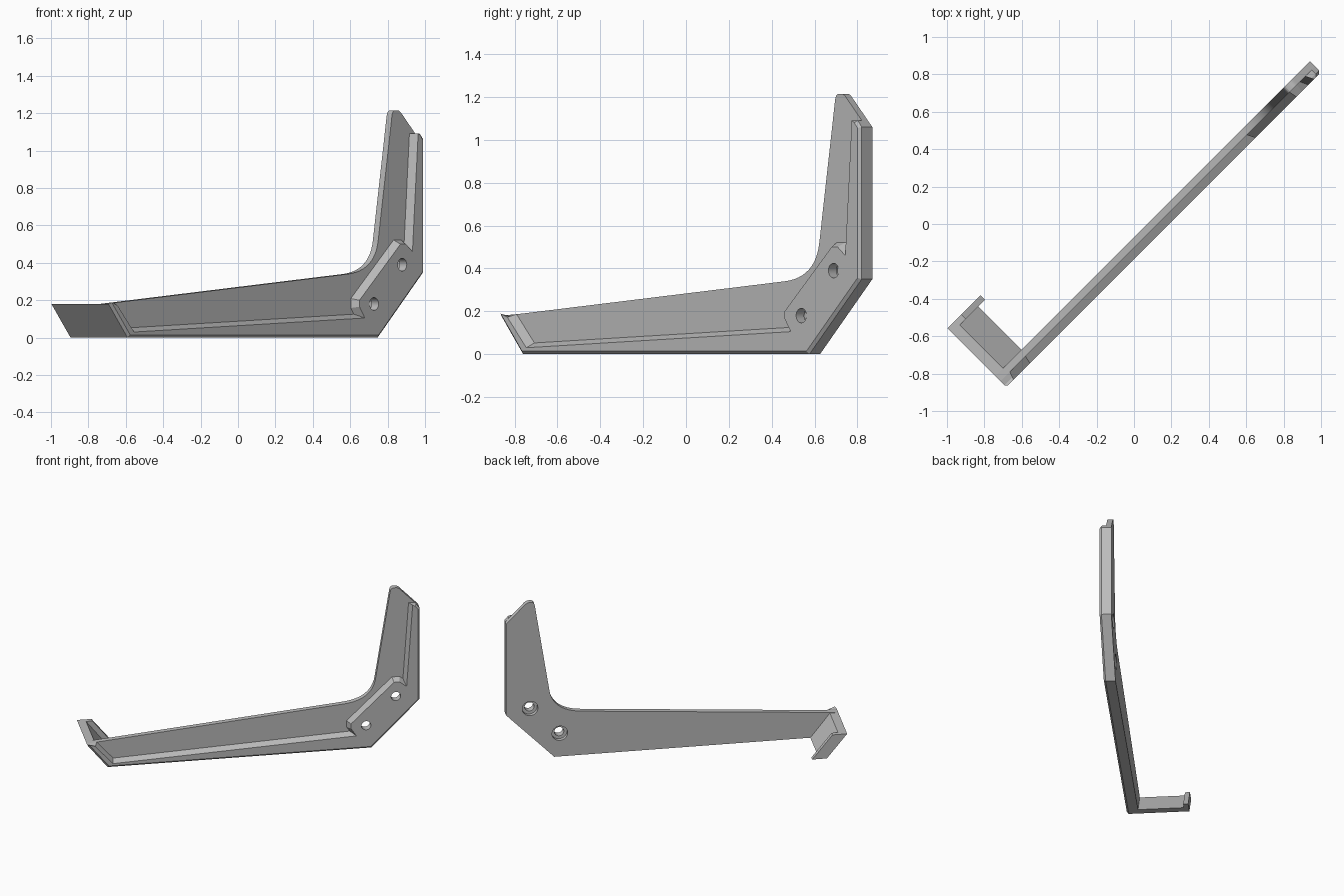
import bpy, bmesh, math
from mathutils import Vector, Matrix

if "Cube" in bpy.data.objects:
    bpy.data.objects.remove(bpy.data.objects["Cube"])

grey = bpy.data.materials.new("matte_grey")
grey.use_nodes = True
COLOR = (0.5, 0.5, 0.5, 1)
grey.diffuse_color = COLOR
grey.node_tree.nodes["Principled BSDF"].inputs["Base Color"].default_value = COLOR

R = math.sqrt(0.5)
BACK, FACE, FRONT, HOOK_END = 0.05, 0.09, 0.134, -0.311


def place(s, z, n):
    """s runs along the diagonal panel, n is its outward depth."""
    return Vector(((s + n) * R, (s - n) * R, z))


def loft(name, layers):
    """Skin equal-length (s, z) loops, each given with its depth."""
    bm = bmesh.new()
    rings = [[bm.verts.new(place(s, z, n)) for s, z in loop] for loop, n in layers]
    count = len(rings[0])
    for a, b in zip(rings, rings[1:]):
        for i in range(count):
            j = (i + 1) % count
            bm.faces.new((a[i], a[j], b[j], b[i]))
    bm.faces.new(rings[0][::-1])
    bm.faces.new(rings[-1])
    bmesh.ops.recalc_face_normals(bm, faces=bm.faces)
    mesh = bpy.data.meshes.new(name)
    bm.to_mesh(mesh)
    bm.free()
    obj = bpy.data.objects.new(name, mesh)
    obj.data.materials.append(grey)
    bpy.context.collection.objects.link(obj)
    return obj


def offset(path, d):
    """Shift an open path to its left by d, with mitred corners."""
    pts = [Vector(p) for p in path]
    dirs = [(b - a).normalized() for a, b in zip(pts, pts[1:])]
    norms = [Vector((-t.y, t.x)) for t in dirs]
    out = []
    for i, p in enumerate(pts):
        a, b = norms[max(i - 1, 0)], norms[min(i, len(norms) - 1)]
        m = (a + b).normalized()
        out.append(tuple(p + m * (d / m.dot(a))))
    return out


def circle(s, z, r, sides=32):
    steps = [2 * math.pi * i / sides for i in range(sides)]
    return [(s + r * math.cos(t), z + r * math.sin(t)) for t in steps]


def bezier(a, c, b, steps=12):
    a, c, b = Vector(a), Vector(c), Vector(b)
    ts = [i / steps for i in range(steps + 1)]
    return [tuple(a * (1 - t) ** 2 + c * 2 * t * (1 - t) + b * t * t) for t in ts]


# L-shaped back plate with a curved inner corner and rounded tip
outer = [(-1.10, 0.18), (-0.955, 0), (0.935, 0), (1.28, 0.35), (1.28, 1.06)]
tip = bezier((1.15, 1.195), (1.133, 1.215), (1.115, 1.215), 4)
tip += bezier((1.10, 1.215), (1.078, 1.215), (1.074, 1.185), 4)
elbow = bezier((0.97, 0.52), (0.945, 0.358), (0.742, 0.34))
plate = loft("back_plate", [(outer + tip + elbow, BACK), (outer + tip + elbow, FACE)])

# Raised rim and corner boss, sloped on the inside, chamfered on the outside
rim_outer = outer + [(1.255, 1.09)]
rim_inner = [(1.228, 1.09), (1.185, 0.46), (1.135, 0.50), (1.095, 0.50),
             (0.785, 0.20), (0.785, 0.165), (0.825, 0.105), (-0.92, 0.03), (-1.045, 0.172)]
chamfer = 0.014
rim = loft("raised_rim", [
    (rim_outer + offset(rim_inner, -0.022), FACE),
    (rim_outer + offset(rim_inner, -0.007), FRONT - chamfer),
    (offset(rim_outer, chamfer) + rim_inner, FRONT)])

# Slanted end wall and its return lip
wall = [(-1.10, 0.18), (-0.955, 0), (-0.90, 0), (-1.04, 0.18)]
loft("hook_wall", [(wall, HOOK_END), (wall, BACK)])
lip = [(-1.04, 0.18), (-0.90, 0), (-0.85, 0), (-0.995, 0.18)]
loft("hook_lip", [(lip, HOOK_END), (lip, HOOK_END + 0.035)])

# Two screw holes, counterbored from the back
cutters = []
for s, z in ((1.108, 0.39), (0.895, 0.18)):
    small, large = circle(s, z, 0.034), circle(s, z, 0.056)
    cutters.append(loft("hole_cutter", [(large, 0.0), (large, 0.08),
                                        (small, 0.081), (small, 0.2)]))
for part in (plate, rim):
    for cutter in cutters:
        mod = part.modifiers.new("screw_hole", "BOOLEAN")
        mod.operation = "DIFFERENCE"
        mod.solver = "EXACT"
        mod.object = cutter
    bpy.context.view_layer.update()
    graph = bpy.context.evaluated_depsgraph_get()
    cut = bpy.data.meshes.new_from_object(part.evaluated_get(graph))
    part.modifiers.clear()
    part.data = cut
for cutter in cutters:
    bpy.data.objects.remove(cutter)

# Smooth the curved walls while keeping the edges crisp
for part in (plate, rim):
    bpy.ops.object.select_all(action="DESELECT")
    part.select_set(True)
    bpy.context.view_layer.objects.active = part
    bpy.ops.object.shade_smooth_by_angle(angle=math.radians(20))
